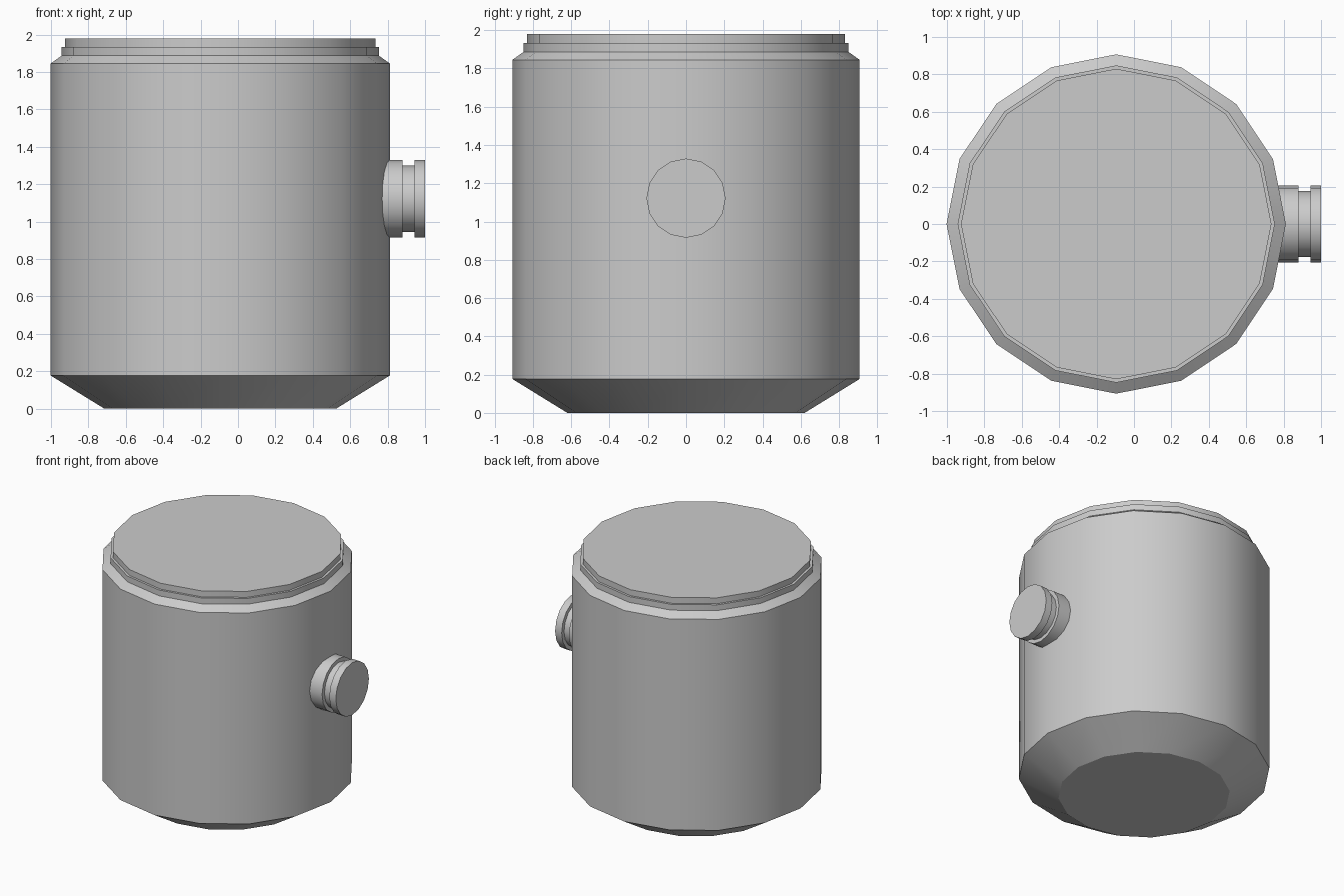
import bpy, math
from mathutils import Matrix, Vector

cube = bpy.data.objects.get("Cube")
if cube:
    bpy.data.objects.remove(cube, do_unlink=True)

SIDES = 16
BODY_X = -0.095

grey = bpy.data.materials.new("light_grey")
grey.use_nodes = True
grey.diffuse_color = (0.6, 0.6, 0.6, 1)
grey.node_tree.nodes["Principled BSDF"].inputs["Base Color"].default_value = (0.6, 0.6, 0.6, 1)


def lathe(name, profile, matrix):
    """Spin (radius, height) points around the local z axis and cap both ends."""
    verts = []
    for r, z in profile:
        for i in range(SIDES):
            a = 2 * math.pi * i / SIDES
            verts.append(matrix @ Vector((r * math.cos(a), r * math.sin(a), z)))
    faces = [list(range(SIDES))[::-1]]
    for k in range(len(profile) - 1):
        for i in range(SIDES):
            j = (i + 1) % SIDES
            a, b = k * SIDES, (k + 1) * SIDES
            faces.append([a + i, a + j, b + j, b + i])
    top = (len(profile) - 1) * SIDES
    faces.append(list(range(top, top + SIDES)))
    mesh = bpy.data.meshes.new(name)
    mesh.from_pydata(verts, [], faces)
    mesh.materials.append(grey)
    obj = bpy.data.objects.new(name, mesh)
    bpy.context.collection.objects.link(obj)
    bpy.ops.object.select_all(action="DESELECT")
    obj.select_set(True)
    bpy.context.view_layer.objects.active = obj
    bpy.ops.object.shade_smooth_by_angle(angle=math.radians(30))
    return obj


# Tank body: tapered base, straight wall, sloped shoulder and stepped lid
lathe("tank_body",
      [(0.62, 0), (0.907, 0.177), (0.907, 1.845), (0.848, 1.887),
       (0.848, 1.933), (0.83, 1.933), (0.83, 1.98)],
      Matrix.Translation((BODY_X, 0, 0)))

# Side spout: grooved stub pointing to +x
lathe("side_spout",
      [(0.207, 0.7), (0.207, 0.88), (0.177, 0.88),
       (0.177, 0.943), (0.207, 0.943), (0.207, 1.0)],
      Matrix.Translation((0, 0, 1.122)) @ Matrix.Rotation(math.pi / 2, 4, "Y"))
